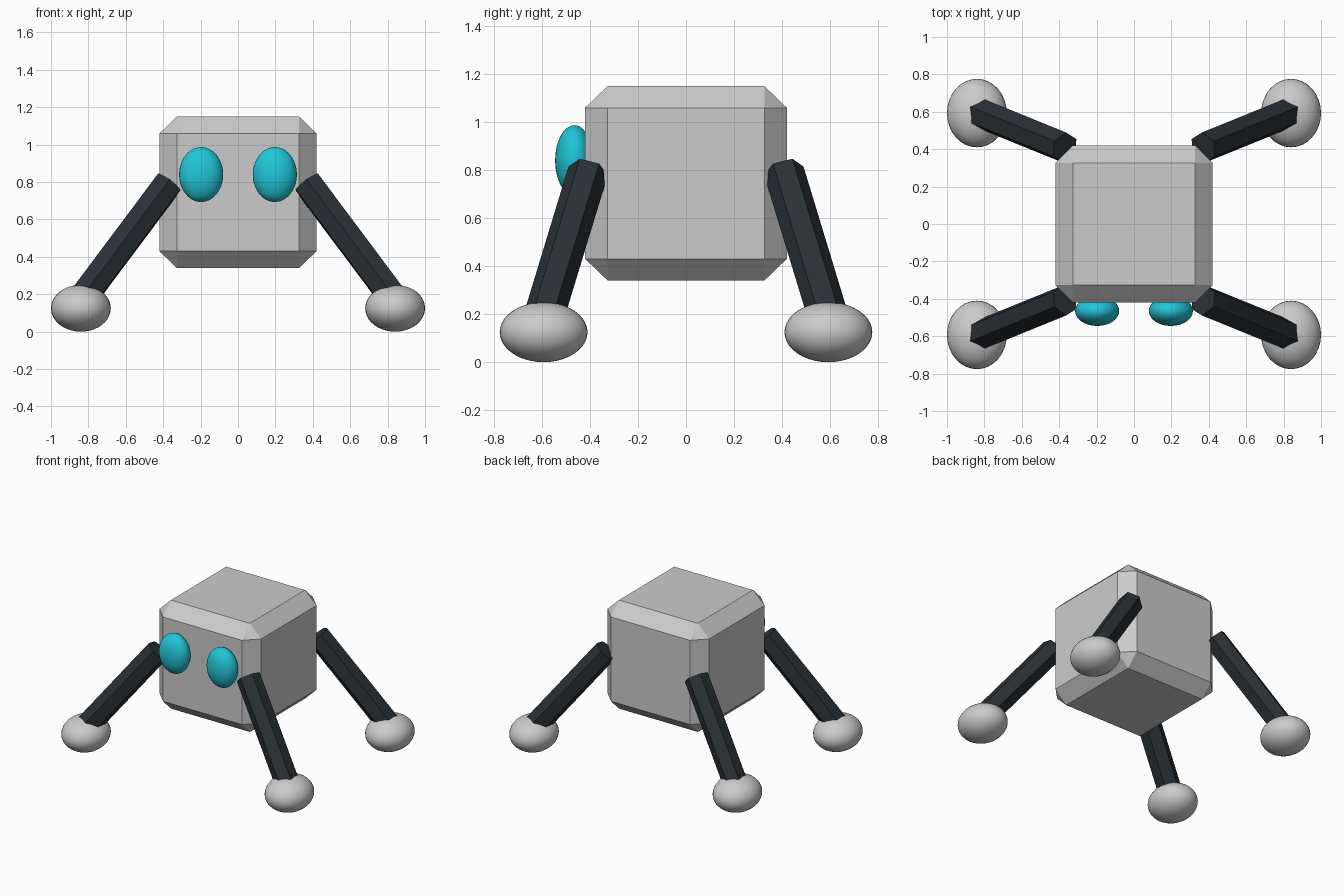
import bpy
import bmesh
from mathutils import Vector

if "Cube" in bpy.data.objects:
    bpy.data.objects.remove(bpy.data.objects["Cube"])


def make_material(name, color):
    mat = bpy.data.materials.new(name)
    mat.diffuse_color = color
    mat.use_nodes = True
    mat.node_tree.nodes["Principled BSDF"].inputs["Base Color"].default_value = mat.diffuse_color
    return mat


teal = make_material("teal", (0.015, 0.56, 0.68, 1))
black = make_material("black", (0.022, 0.03, 0.036, 1))


def finish(bm, name, mat=None, smooth=False):
    bmesh.ops.recalc_face_normals(bm, faces=bm.faces)
    for face in bm.faces:
        face.smooth = smooth
    mesh = bpy.data.meshes.new(name)
    bm.to_mesh(mesh)
    bm.free()
    obj = bpy.data.objects.new(name, mesh)
    if mat:
        mesh.materials.append(mat)
    bpy.context.collection.objects.link(obj)
    return obj


def ellipsoid(name, center, radii, mat=None):
    bm = bmesh.new()
    bmesh.ops.create_uvsphere(bm, u_segments=32, v_segments=20, radius=1)
    bmesh.ops.scale(bm, vec=radii, verts=bm.verts)
    obj = finish(bm, name, mat, smooth=True)
    obj.location = center
    return obj


def rod(name, bottom, top, radius, mat):
    bottom, top = Vector(bottom), Vector(top)
    axis = top - bottom
    bm = bmesh.new()
    bmesh.ops.create_cone(bm, cap_ends=True, segments=6, radius1=radius,
                          radius2=radius, depth=axis.length)
    obj = finish(bm, name, mat)
    obj.location = (bottom + top) / 2
    obj.rotation_mode = 'QUATERNION'
    obj.rotation_quaternion = Vector((0, 0, 1)).rotation_difference(axis)
    return obj


# Chamfered box body
bm = bmesh.new()
bmesh.ops.create_cube(bm, size=0.84)
bmesh.ops.bevel(bm, geom=bm.edges[:], offset=0.094, offset_type='OFFSET',
                segments=1, affect='EDGES')
bmesh.ops.scale(bm, vec=(1, 1, 0.965), verts=bm.verts)
body = finish(bm, "body")
body.location = (0, 0, 0.745)

# Eyes, legs and feet, mirrored left and right
for side, sx in (("left", -1), ("right", 1)):
    ellipsoid(f"{side}_eye", (sx * 0.197, -0.465, 0.84),
              (0.118, 0.08, 0.147), teal)
    for end, sy in (("front", -1), ("back", 1)):
        rod(f"{end}_{side}_leg", (sx * 0.83, sy * 0.595, 0.18),
            (sx * 0.37, sy * 0.408, 0.795), 0.084, black)
        ellipsoid(f"{end}_{side}_foot", (sx * 0.84, sy * 0.593, 0.125),
                  (0.16, 0.183, 0.125))
